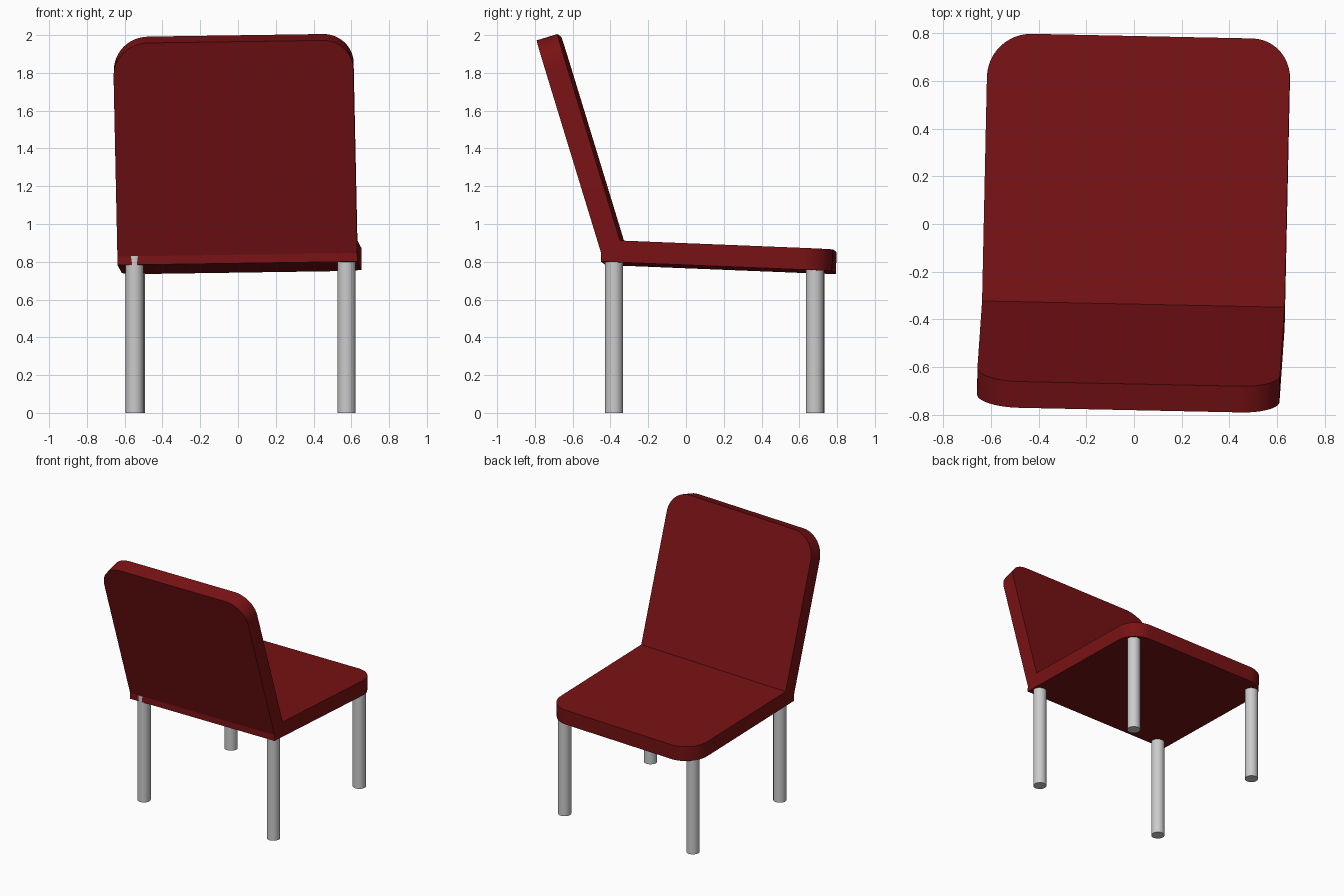
import bpy, bmesh
from math import cos, sin, pi, radians
from mathutils import Matrix, Vector

if "Cube" in bpy.data.objects:
    bpy.data.objects.remove(bpy.data.objects["Cube"])

red = bpy.data.materials.new("red_upholstery")
red.diffuse_color = (0.19, 0.006, 0.007, 1)
red.use_nodes = True
red.node_tree.nodes["Principled BSDF"].inputs["Base Color"].default_value = red.diffuse_color

# The seat and back are slightly rolled and turned relative to the legs
PIVOT = Vector((0, 0, 1.2))
TILT = (Matrix.Translation(PIVOT) @ Matrix.Rotation(radians(-1.2), 4, 'Z')
        @ Matrix.Rotation(radians(-0.85), 4, 'Y') @ Matrix.Translation(-PIVOT))


def finish(name, bm, material=None):
    bmesh.ops.recalc_face_normals(bm, faces=bm.faces)
    mesh = bpy.data.meshes.new(name)
    bm.to_mesh(mesh)
    bm.free()
    ob = bpy.data.objects.new(name, mesh)
    bpy.context.collection.objects.link(ob)
    if material:
        mesh.materials.append(material)
    bpy.ops.object.select_all(action='DESELECT')
    ob.select_set(True)
    bpy.context.view_layer.objects.active = ob
    bpy.ops.object.shade_smooth_by_angle(angle=radians(30))
    return ob


def slab(name, y, z, angle, length, thickness, half=0.635, r_left=0.185, r_right=0.16, steps=12):
    """Board running from (y, z) at an angle, with its two far corners rounded."""
    outline = [(-half, 0), (half, 0)]
    for r, side, start in ((r_right, 1, 0), (r_left, -1, pi / 2)):
        for i in range(steps + 1):
            t = start + pi / 2 * i / steps
            outline.append((side * (half - r) + r * cos(t), length - r + r * sin(t)))
    a = radians(angle)
    bm = bmesh.new()
    face = bm.faces.new([bm.verts.new((x, y + s * cos(a), z + s * sin(a))) for x, s in outline])
    top = bmesh.ops.extrude_face_region(bm, geom=[face], use_keep_orig=True)
    verts = [v for v in top["geom"] if isinstance(v, bmesh.types.BMVert)]
    bmesh.ops.translate(bm, verts=verts, vec=(0, -sin(a) * thickness, cos(a) * thickness))
    bmesh.ops.transform(bm, matrix=TILT, verts=bm.verts)
    return finish(name, bm, red)


# Seat and reclined backrest
slab("seat", -0.438, 0.792, -2.3, 1.223, 0.115)
slab("backrest", -0.434, 0.83, 107, 1.187, -0.115)

# Four upright round legs, ending inside the seat
LEG_HEIGHT, LEG_RADIUS = 0.83, 0.0475
for name, x, y in (("near_left_leg", -0.547, -0.381), ("near_right_leg", 0.574, -0.381),
                   ("far_left_leg", -0.54, 0.685), ("far_right_leg", 0.574, 0.682)):
    bm = bmesh.new()
    bmesh.ops.create_cone(bm, cap_ends=True, segments=32, radius1=LEG_RADIUS, radius2=LEG_RADIUS,
                          depth=LEG_HEIGHT, matrix=Matrix.Translation((x, y, LEG_HEIGHT / 2)))
    finish(name, bm)
